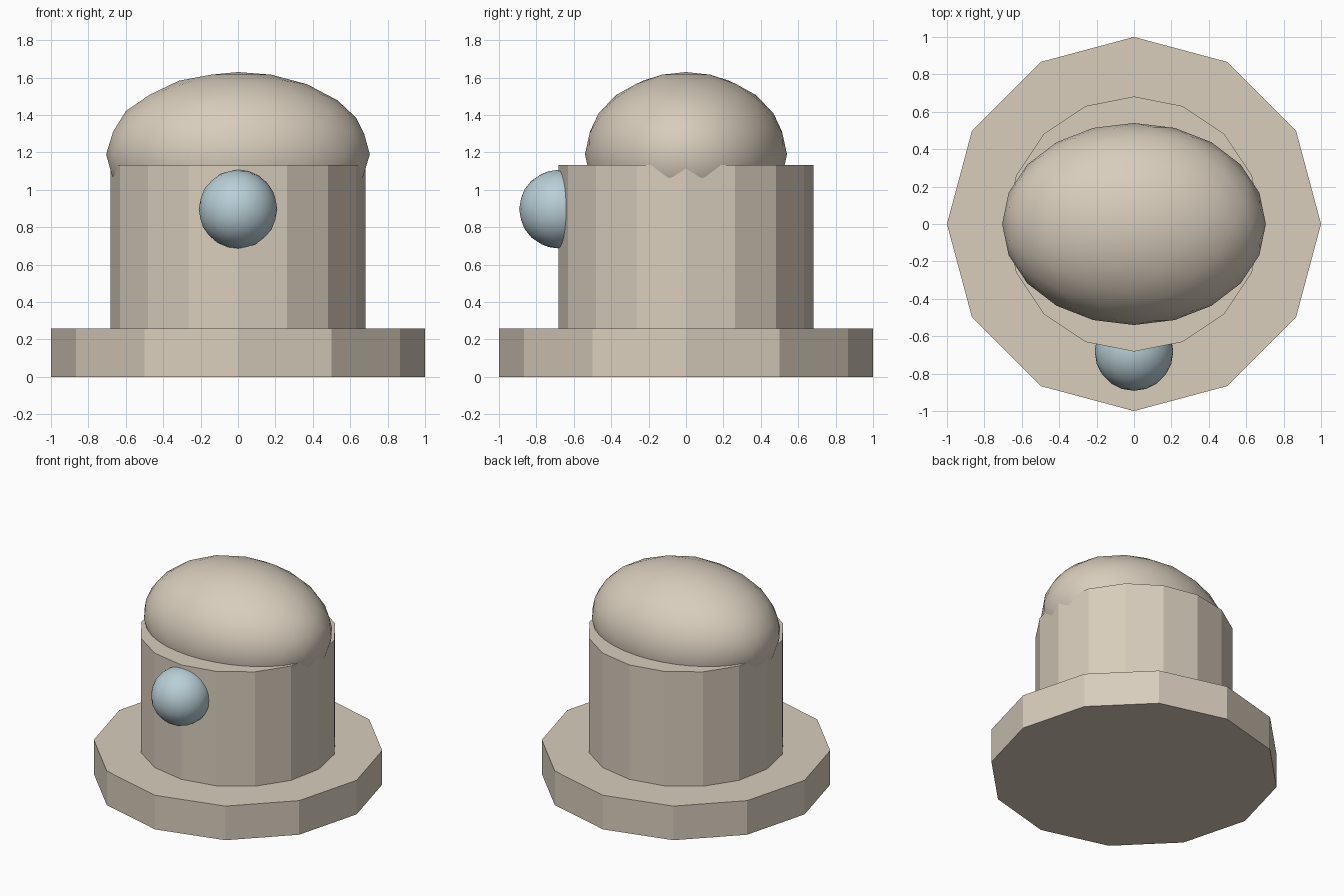
import bpy

if "Cube" in bpy.data.objects:
    bpy.data.objects.remove(bpy.data.objects["Cube"])


def material(name, rgb):
    m = bpy.data.materials.new(name)
    m.diffuse_color = (*rgb, 1.0)
    m.use_nodes = True
    m.node_tree.nodes["Principled BSDF"].inputs["Base Color"].default_value = m.diffuse_color
    return m


STONE = material("warm_beige", (0.686, 0.610, 0.503))
BLUE = material("pale_blue", (0.485, 0.624, 0.679))


def prism(name, sides, radius, z0, z1, mat):
    bpy.ops.mesh.primitive_cylinder_add(vertices=sides, radius=radius, depth=z1 - z0,
                                        location=(0, 0, (z0 + z1) / 2))
    ob = bpy.context.object
    ob.name = name
    ob.data.materials.append(mat)


def ball(name, radii, location, mat):
    bpy.ops.mesh.primitive_ico_sphere_add(subdivisions=3, radius=1, location=location)
    ob = bpy.context.object
    ob.name = name
    ob.scale = radii
    bpy.ops.object.transform_apply(location=False, rotation=False, scale=True)
    bpy.ops.object.shade_smooth()
    ob.data.materials.append(mat)


# Wide foot and upright column
prism("base_plate", 12, 1.0, 0.0, 0.26, STONE)
prism("column", 16, 0.682, 0.25, 1.132, STONE)

# Oval cap resting in the column top
ball("domed_cap", (0.705, 0.54, 0.44), (0, 0, 1.19), STONE)

# Round knob half sunk in the front
ball("front_knob", (0.21, 0.21, 0.21), (0, -0.682, 0.897), BLUE)
